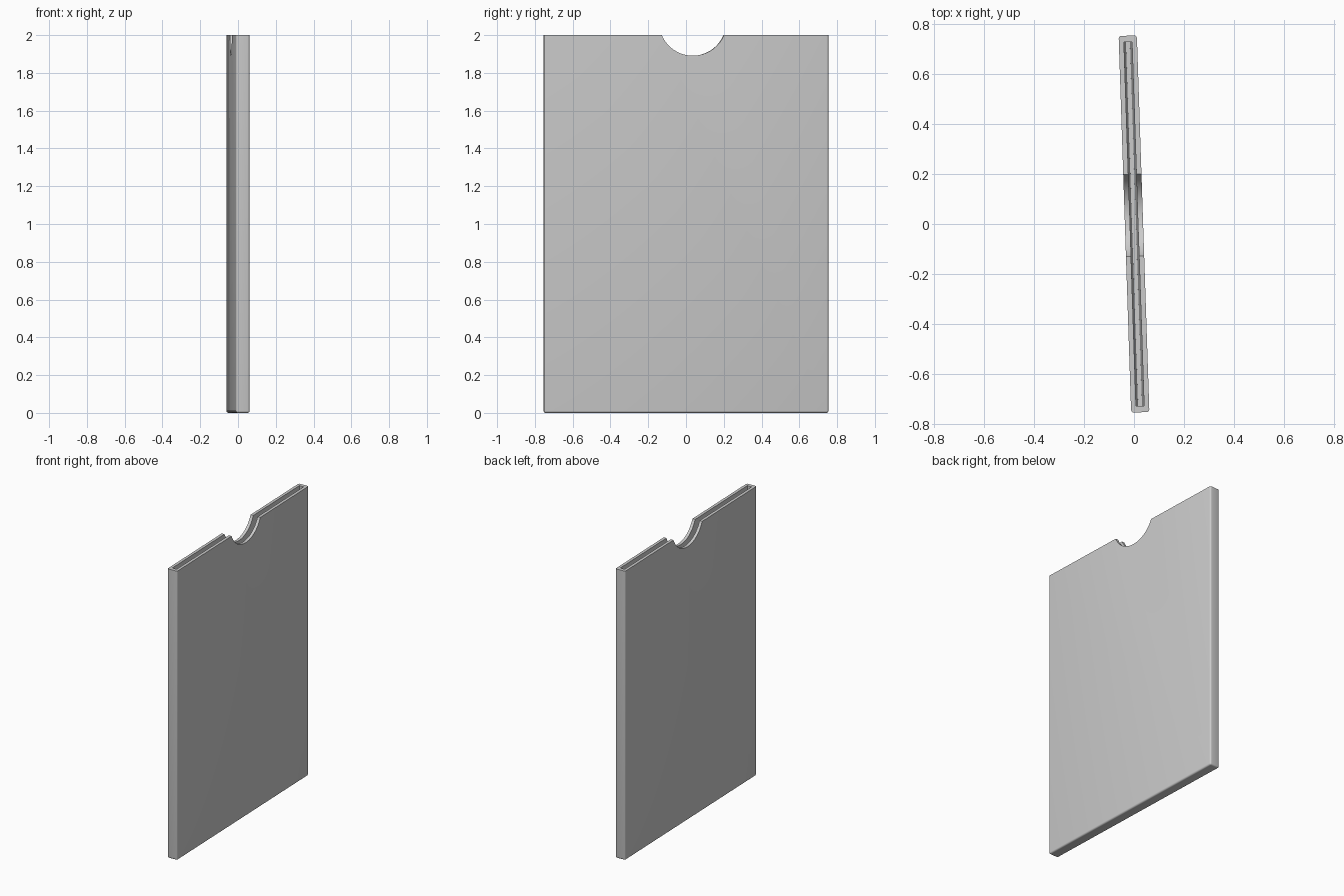
import bpy, bmesh, math
from mathutils import Matrix

if "Cube" in bpy.data.objects:
    bpy.data.objects.remove(bpy.data.objects["Cube"], do_unlink=True)

THICK, WIDTH, HEIGHT = 0.073, 1.508, 2.0
WALL, END, FLOOR = 0.02, 0.025, 0.025
TURN = math.radians(1.9)

grey = bpy.data.materials.new("plain grey")
grey.use_nodes = True
colour = (0.6, 0.6, 0.6, 1)
grey.diffuse_color = colour
grey.node_tree.nodes["Principled BSDF"].inputs["Base Color"].default_value = colour


def add_object(name, bm):
    mesh = bpy.data.meshes.new(name)
    bm.to_mesh(mesh)
    bm.free()
    obj = bpy.data.objects.new(name, mesh)
    bpy.context.collection.objects.link(obj)
    mesh.materials.append(grey)
    return obj


def box(sx, sy, z0, z1):
    bm = bmesh.new()
    place = Matrix.Translation((0, 0, (z0 + z1) / 2)) @ Matrix.Diagonal((sx, sy, z1 - z0, 1))
    bmesh.ops.create_cube(bm, size=1, matrix=place)
    return bm


def carve(target, cutter):
    cutter.hide_render = True
    mod = target.modifiers.new("cut", "BOOLEAN")
    mod.operation, mod.solver, mod.object = "DIFFERENCE", "EXACT", cutter
    bpy.context.view_layer.objects.active = target
    bpy.ops.object.modifier_apply(modifier=mod.name)
    bpy.data.objects.remove(cutter, do_unlink=True)


# Sleeve body: every edge rounded except around the open top
bm = box(THICK, WIDTH, 0, HEIGHT)
rounded = [e for e in bm.edges if min(v.co.z for v in e.verts) < HEIGHT / 2]
bmesh.ops.bevel(bm, geom=rounded, offset=0.011, segments=4, profile=0.5, affect="EDGES")
sleeve = add_object("card_sleeve", bm)

# Pocket that narrows gently towards its floor
bm = box(THICK - 2 * WALL, WIDTH - 2 * END, FLOOR, HEIGHT + 0.05)
for v in bm.verts:
    if v.co.z < HEIGHT / 2:
        v.co.x *= 0.5
carve(sleeve, add_object("pocket_cutter", bm))

# Round thumb notch through both walls
bm = bmesh.new()
place = Matrix.Translation((0, 0.035, 2.07)) @ Matrix.Rotation(math.pi / 2, 4, "Y")
bmesh.ops.create_cone(bm, cap_ends=True, segments=96, radius1=0.179, radius2=0.179,
                      depth=0.4, matrix=place)
carve(sleeve, add_object("notch_cutter", bm))

# Slight turn about the vertical axis
sleeve.data.transform(Matrix.Rotation(TURN, 4, "Z"))
bpy.ops.object.select_all(action="DESELECT")
sleeve.select_set(True)
bpy.context.view_layer.objects.active = sleeve
bpy.ops.object.shade_smooth_by_angle(angle=math.radians(30))
